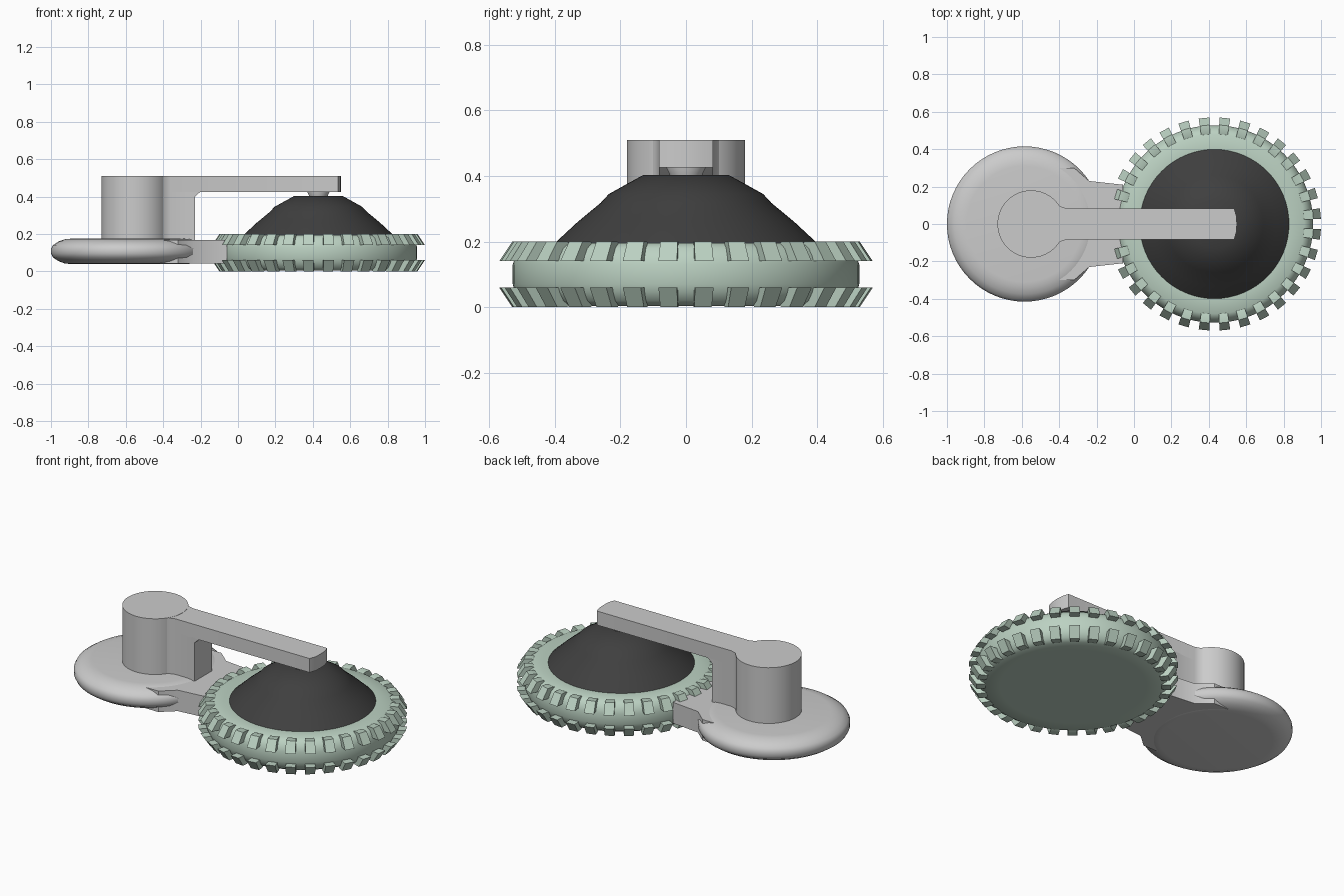
import bpy, bmesh
from math import cos, sin, pi, radians, atan2

if "Cube" in bpy.data.objects:
    bpy.data.objects.remove(bpy.data.objects["Cube"])


def material(name, rgb):
    m = bpy.data.materials.new(name)
    m.diffuse_color = (*rgb, 1)
    m.use_nodes = True
    m.node_tree.nodes["Principled BSDF"].inputs["Base Color"].default_value = m.diffuse_color
    return m


GREEN = material("pale_green", (0.50, 0.64, 0.54))
DARK = material("charcoal", (0.05, 0.05, 0.05))


def finish(name, bm, mat=None, angle=35):
    bmesh.ops.recalc_face_normals(bm, faces=bm.faces)
    me = bpy.data.meshes.new(name)
    bm.to_mesh(me)
    bm.free()
    ob = bpy.data.objects.new(name, me)
    bpy.context.collection.objects.link(ob)
    if mat:
        me.materials.append(mat)
    bpy.ops.object.select_all(action='DESELECT')
    bpy.context.view_layer.objects.active = ob
    ob.select_set(True)
    bpy.ops.object.shade_smooth_by_angle(angle=radians(angle))
    return ob


def lathe(name, cx, profile, mat=None, n=64, angle=35):
    """Revolve (radius, z) points about a vertical axis; ends are capped."""
    bm = bmesh.new()
    rings = [[bm.verts.new((cx + r * cos(2 * pi * i / n), r * sin(2 * pi * i / n), z))
              for i in range(n)] for r, z in profile]
    for a, b in zip(rings, rings[1:]):
        for i in range(n):
            j = (i + 1) % n
            bm.faces.new((a[i], a[j], b[j], b[i]))
    bm.faces.new(rings[0])
    bm.faces.new(rings[-1])
    return finish(name, bm, mat, angle)


def prism(name, outline, lo, hi, axis='z'):
    """Extrude an outline along z (points are x, y) or along y (points are x, z)."""
    bm = bmesh.new()
    put = (lambda p, h: (p[0], p[1], h)) if axis == 'z' else (lambda p, h: (p[0], h, p[1]))
    a, b = [[bm.verts.new(put(p, h)) for p in outline] for h in (lo, hi)]
    bm.faces.new(a)
    bm.faces.new(b)
    for i in range(len(a)):
        j = (i + 1) % len(a)
        bm.faces.new((a[i], a[j], b[j], b[i]))
    return finish(name, bm)


def mirrored(half):
    return half + [(x, -y) for x, y in reversed(half)]


BX, WX = -0.585, 0.43

# Base disc with a rounded rim, and its tongue reaching under the wheel
lathe("base_disc", BX, [(0.31, 0.04), (0.34, 0.042), (0.375, 0.055), (0.405, 0.075), (0.415, 0.095),
                        (0.415, 0.12), (0.405, 0.14), (0.375, 0.16), (0.34, 0.172), (0.31, 0.175)])
prism("base_tongue", mirrored([(-0.55, 0.30), (-0.32, 0.30), (-0.24, 0.23), (-0.06, 0.21)]), 0.042, 0.168)

# Upright post
lathe("post", -0.55, [(0.18, 0.10), (0.18, 0.51)])

# Arm with a softly rounded tip, blended into the post
prism("arm", mirrored([(-0.55, 0.12), (-0.42, 0.12), (-0.395, 0.095), (-0.36, 0.083),
                       (0.535, 0.083), (0.547, 0.045), (0.55, 0.0)])[:6]
      + [(0.55, 0)] + [(0.547, -0.045), (0.535, -0.083), (-0.36, -0.083),
                       (-0.395, -0.095), (-0.42, -0.12), (-0.55, -0.12)], 0.425, 0.509)

# Web supporting the arm against the post
prism("arm_web", mirrored([(-0.55, 0.12), (-0.42, 0.12), (-0.395, 0.095), (-0.36, 0.083),
                           (-0.23, 0.083)]), 0.10, 0.43)
prism("web_fillet", [(-0.25, 0.43), (-0.25, 0.385), (-0.23, 0.40), (-0.20, 0.427)], -0.083, 0.083, 'y')

# Pivot pin between arm and hub
lathe("pivot_pin", WX, [(0.045, 0.38), (0.05, 0.405), (0.06, 0.425), (0.06, 0.44)])

# Dark domed hub
lathe("hub_cone", WX, [(0.40, 0.15), (0.40, 0.195), (0.33, 0.26), (0.26, 0.318), (0.235, 0.345),
                       (0.19, 0.37), (0.13, 0.403)], DARK, angle=40)

# Wheel body
lathe("wheel", WX, [(0.40, 0.004), (0.48, 0.004), (0.505, 0.02), (0.52, 0.045), (0.528, 0.07),
                    (0.528, 0.13), (0.52, 0.155), (0.505, 0.18), (0.48, 0.196), (0.40, 0.196)],
      GREEN, n=96)

# Two mirrored rows of tread lugs: (radius, height) section swept over a small angle
COUNT, HALF = 32, 0.050
section = [(0.47, 0.19), (0.49, 0.20), (0.53, 0.20), (0.57, 0.14), (0.51, 0.14)]
bm = bmesh.new()
for k in range(COUNT):
    for flip in (False, True):
        sides = []
        for s in (-1, 1):
            t = 2 * pi * (k + 0.5) / COUNT + s * HALF
            sides.append([bm.verts.new((WX + r * cos(t), r * sin(t), 0.2 - z if flip else z))
                          for r, z in section])
        a, b = sides
        bm.faces.new(a)
        bm.faces.new(b)
        for i in range(len(a)):
            j = (i + 1) % len(a)
            bm.faces.new((a[i], a[j], b[j], b[i]))
finish("tread_lugs", bm, GREEN)
